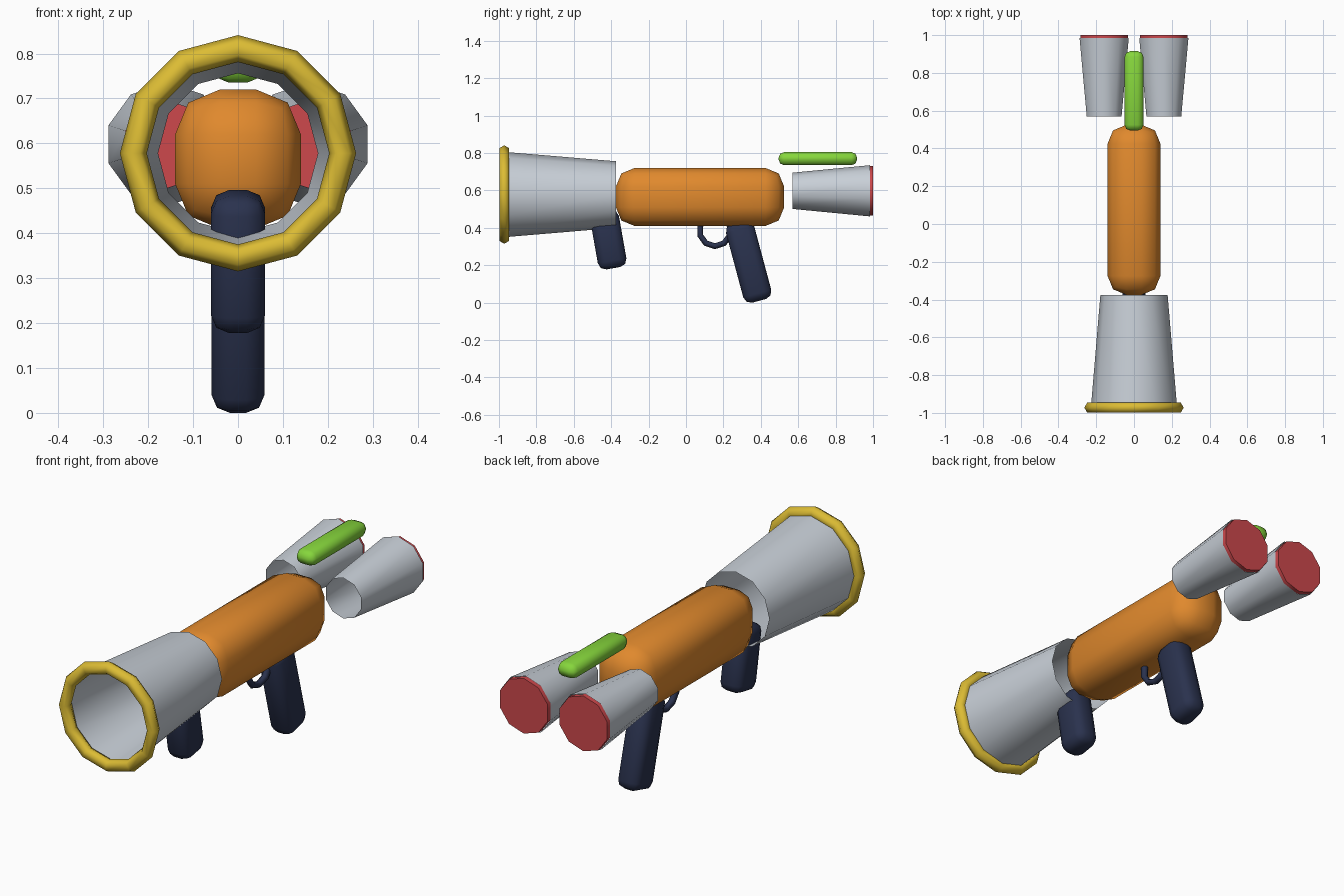
import bpy
from math import radians

if "Cube" in bpy.data.objects:
    bpy.data.objects.remove(bpy.data.objects["Cube"])


def material(name, r, g, b):
    """Flat material from 0-255 display values, stored as linear."""
    colour = [((c / 255 + 0.055) / 1.055) ** 2.4 for c in (r, g, b)] + [1]
    mat = bpy.data.materials.new(name)
    mat.use_nodes = True
    mat.diffuse_color = colour
    mat.node_tree.nodes["Principled BSDF"].inputs["Base Color"].default_value = colour
    return mat


orange = material("orange", 224, 137, 45)
grey = material("light grey", 200, 207, 215)
gold = material("gold", 220, 188, 52)
green = material("lime green", 134, 214, 60)
navy = material("dark navy", 42, 50, 78)
red = material("red", 205, 72, 76)


def finish(name, mat, angle):
    obj = bpy.context.object
    obj.name = name
    obj.data.materials.append(mat)
    bpy.ops.object.shade_smooth_by_angle(angle=radians(angle))
    return obj


def rounded_box(name, mat, centre, size, bevel, tilt=0):
    """Box with two-step rounded edges, tilted about x."""
    bpy.ops.mesh.primitive_cube_add(size=1, location=centre, scale=size,
                                    rotation=(radians(tilt), 0, 0))
    bpy.ops.object.transform_apply(location=False, rotation=False, scale=True)
    mod = bpy.context.object.modifiers.new("rounding", "BEVEL")
    mod.width = bevel
    mod.segments = 2
    mod.limit_method = "NONE"
    bpy.ops.object.modifier_apply(modifier=mod.name)
    return finish(name, mat, 60)


def cone(name, mat, x, z, y0, y1, r0, r1, sides, fill="NOTHING"):
    """Tapered tube along y, from y0 to y1."""
    bpy.ops.mesh.primitive_cone_add(vertices=sides, radius1=r0, radius2=r1,
                                    depth=y1 - y0, end_fill_type=fill,
                                    location=(x, (y0 + y1) / 2, z),
                                    rotation=(radians(-90), 0, 0))
    return finish(name, mat, 40)


def ring(name, mat, centre, rotation, major, minor, sides):
    bpy.ops.mesh.primitive_torus_add(location=centre, rotation=rotation,
                                     major_radius=major, minor_radius=minor,
                                     major_segments=sides, minor_segments=6)
    return finish(name, mat, 80)


# Main body and sight
rounded_box("body", orange, (0, 0.075, 0.565), (0.28, 0.9, 0.31), 0.1)
rounded_box("top_sight", green, (0, 0.705, 0.77), (0.1, 0.42, 0.07), 0.03)

# Flared open barrel with its muzzle ring
cone("barrel", grey, 0, 0.578, -0.97, -0.375, 0.228, 0.178, 12)
ring("muzzle_ring", gold, (0, -0.972, 0.578), (radians(90), 0, 0), 0.233, 0.03, 12)

# Grips and trigger guard
rounded_box("front_grip", navy, (0, -0.415, 0.337), (0.12, 0.155, 0.31), 0.04, 10)
rounded_box("rear_grip", navy, (0, 0.335, 0.22), (0.117, 0.155, 0.435), 0.04, 15)
ring("trigger_guard", navy, (0, 0.155, 0.385), (0, radians(90), 0), 0.083, 0.016, 10)

# Pair of exhausts, open in front and capped behind
for side, x in (("left", 0.158), ("right", -0.158)):
    cone(side + "_exhaust", grey, x, 0.598, 0.57, 0.985, 0.097, 0.137, 10)
    cone(side + "_exhaust_cap", red, x, 0.598, 0.975, 1.0, 0.132, 0.132, 10, "NGON")
